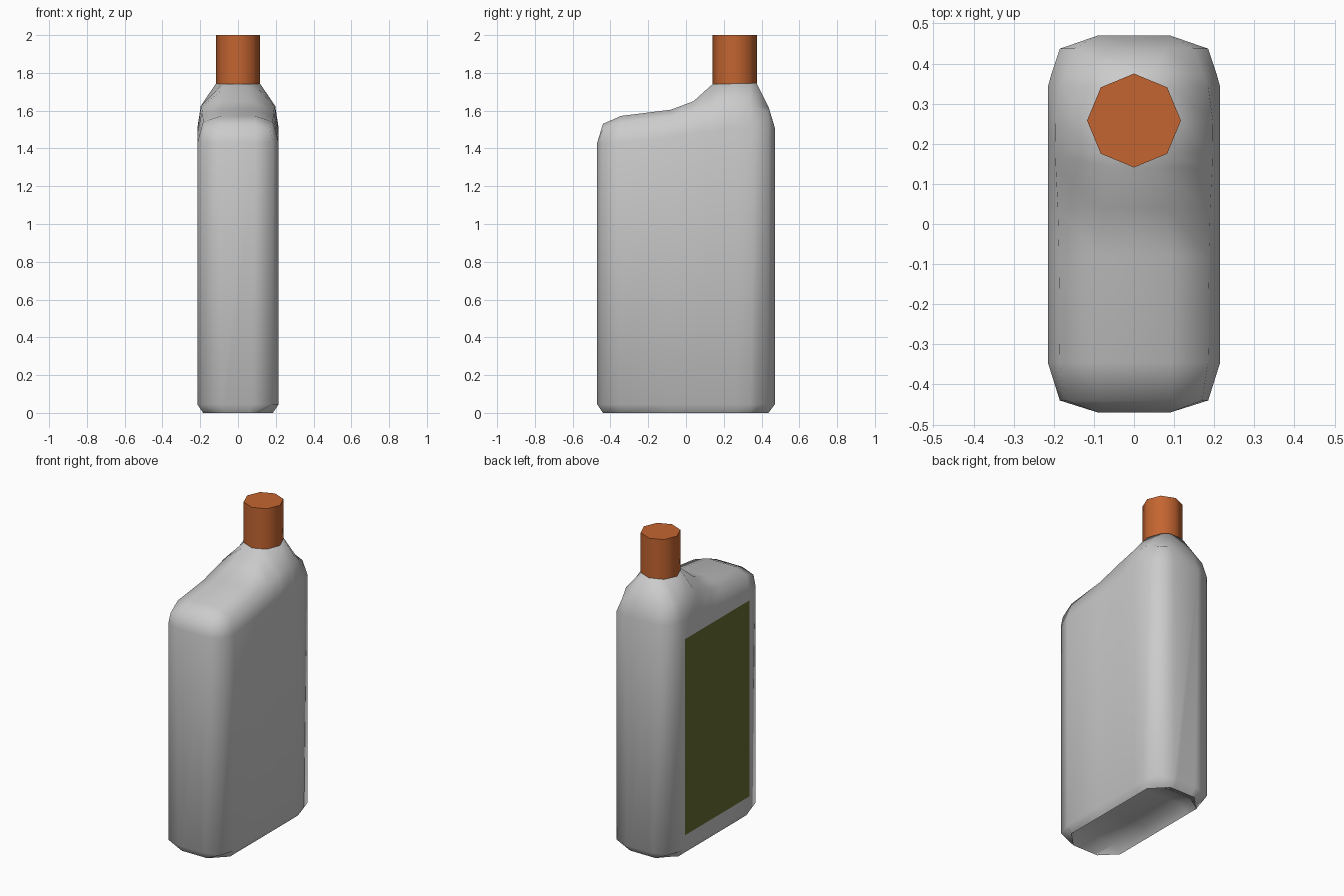
import bpy, bmesh, math

if "Cube" in bpy.data.objects:
    bpy.data.objects.remove(bpy.data.objects["Cube"])


def finish(name, bm, color=None, smooth=True):
    bmesh.ops.recalc_face_normals(bm, faces=bm.faces)
    me = bpy.data.meshes.new(name)
    bm.to_mesh(me)
    bm.free()
    ob = bpy.data.objects.new(name, me)
    bpy.context.collection.objects.link(ob)
    if color:
        mat = bpy.data.materials.new(name + "_colour")
        mat.diffuse_color = color
        mat.use_nodes = True
        mat.node_tree.nodes["Principled BSDF"].inputs["Base Color"].default_value = mat.diffuse_color
        me.materials.append(mat)
    if smooth:
        bpy.ops.object.select_all(action='DESELECT')
        bpy.context.view_layer.objects.active = ob
        ob.select_set(True)
        bpy.ops.object.shade_smooth_by_angle(angle=math.radians(60))
    return ob


# Bottle body: cross-sections lofted from front to back
# y, base half width, base z, recess z, side half width,
# side top z, shoulder (x, z), crown (x, z)
stations = [
    (-.47, .09, .045, .045, .09, 1.43, .09, 1.43, .09, 1.43),
    (-.44, .09, 0, 0, .185, 1.43, .17, 1.50, .09, 1.53),
    (-.345, .185, 0, .05, .215, 1.43, .185, 1.54, .09, 1.572),
    (-.08, .185, 0, .05, .215, 1.46, .187, 1.57, .09, 1.605),
    (.04, .185, 0, .05, .215, 1.48, .19, 1.60, .08, 1.65),
    (.14, .185, 0, .05, .215, 1.49, .195, 1.62, .048, 1.74),
    (.175, .185, 0, .05, .215, 1.50, .196, 1.625, .083, 1.741),
    (.258, .185, 0, .05, .215, 1.51, .197, 1.625, .117, 1.743),
    (.341, .185, 0, .05, .215, 1.51, .185, 1.625, .083, 1.745),
    (.374, .15, 0, .03, .206, 1.51, .17, 1.62, .048, 1.746),
    (.437, .09, 0, 0, .185, 1.51, .15, 1.59, .08, 1.62),
    (.47, .09, .045, .045, .09, 1.51, .09, 1.51, .09, 1.51),
]
bm = bmesh.new()
rings = []
for y, wb, zb, rec, w, zs, xm, zm, xt, zt in stations:
    half = [(wb * .75, rec), (wb, zb), (w, .045), (w, zs), (xm, zm), (xt, zt)]
    loop = half + [(-x, z) for x, z in reversed(half)]
    rings.append([bm.verts.new((x, y, z)) for x, z in loop])
for a, b in zip(rings, rings[1:]):
    for i in range(len(a)):
        j = (i + 1) % len(a)
        bm.faces.new((a[i], a[j], b[j], b[i]))
for end in (rings[0], rings[-1]):
    bm.faces.new(end)
bmesh.ops.remove_doubles(bm, verts=bm.verts, dist=.0005)
finish("bottle_body", bm)

# Octagonal screw cap
bm = bmesh.new()
bmesh.ops.create_cone(bm, cap_ends=True, segments=8, radius1=.117,
                      radius2=.117, depth=.26)
bmesh.ops.translate(bm, verts=bm.verts, vec=(0, .258, 1.87))
finish("cap", bm, (.55, .13, .03, 1))

# Label on the left side
bm = bmesh.new()
bm.faces.new([bm.verts.new((-.217, y, z)) for y, z in
              ((.32, .135), (.32, 1.39), (-.33, 1.39), (-.33, .135))])
label = finish("label", bm, (.13, .15, .03, 1), smooth=False)
if label.data.polygons[0].normal.x > 0:
    label.data.flip_normals()
